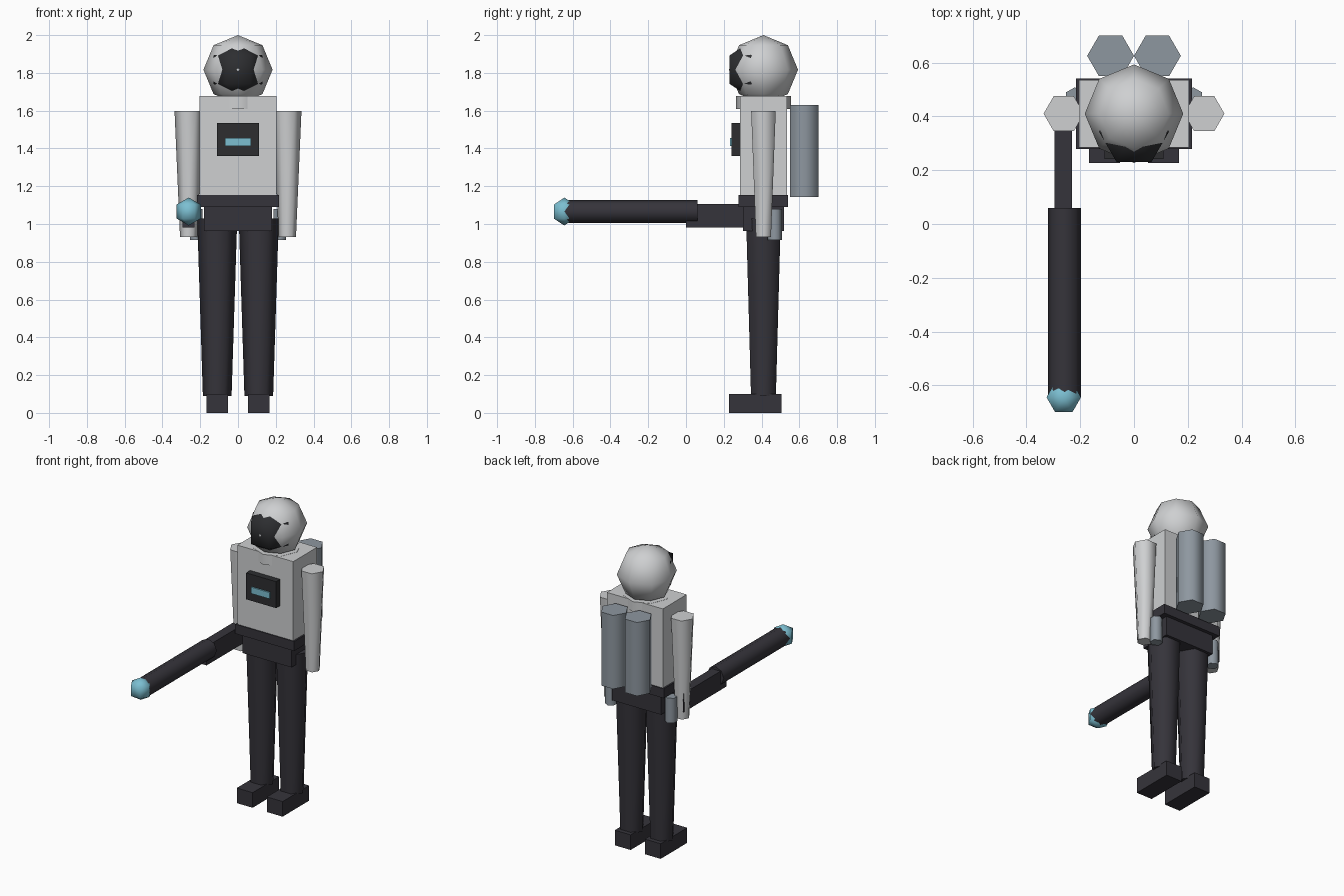
import bpy, bmesh
from math import sin, cos, pi, radians
from mathutils import Matrix

if "Cube" in bpy.data.objects:
    bpy.data.objects.remove(bpy.data.objects["Cube"])

DEPTH = 0.41  # body centre line in y


def material(name, r, g, b):
    m = bpy.data.materials.new(name)
    m.use_nodes = True
    m.diffuse_color = (r, g, b, 1)
    m.node_tree.nodes["Principled BSDF"].inputs["Base Color"].default_value = (r, g, b, 1)
    return m


white = material("suit white", 0.62, 0.63, 0.64)
dark = material("charcoal", 0.036, 0.034, 0.043)
black = material("visor black", 0.026, 0.027, 0.03)
grey = material("tank grey", 0.27, 0.31, 0.35)
cyan = material("glow cyan", 0.2, 0.52, 0.64)


def finish(name, bm, mat):
    bmesh.ops.recalc_face_normals(bm, faces=bm.faces)
    mesh = bpy.data.meshes.new(name)
    bm.to_mesh(mesh)
    bm.free()
    mesh.materials.append(mat)
    obj = bpy.data.objects.new(name, mesh)
    bpy.context.scene.collection.objects.link(obj)
    return obj


def box(name, mat, x, y, z):
    """Box from (min, max) pairs."""
    bm = bmesh.new()
    size = [b - a for a, b in (x, y, z)]
    mid = [(a + b) / 2 for a, b in (x, y, z)]
    bmesh.ops.create_cube(bm, size=1, matrix=Matrix.Translation(mid) @ Matrix.Diagonal((*size, 1)))
    return finish(name, bm, mat)


def lathe(name, mat, centre, rings, sides, turn=None):
    """Smooth-sided solid from (radius, height) rings; zero radius makes a pole."""
    bm = bmesh.new()
    loops = []
    for r, h in rings:
        n = sides if r else 1
        loops.append([bm.verts.new((r * cos(2 * pi * i / sides), r * sin(2 * pi * i / sides), h))
                      for i in range(n)])
    for a, b in zip(loops, loops[1:]):
        for i in range(sides):
            j = (i + 1) % sides
            quad = [a[i % len(a)], a[j % len(a)], b[j % len(b)], b[i % len(b)]]
            bm.faces.new(list(dict.fromkeys(quad))).smooth = True
    for end in (loops[0], loops[-1]):
        if len(end) > 1:
            bm.faces.new(end)
    matrix = Matrix.Translation(centre) @ (turn or Matrix())
    bmesh.ops.transform(bm, matrix=matrix, verts=bm.verts)
    return finish(name, bm, mat)


def ball(name, mat, centre, radius, sides, bands):
    lats = [pi * i / bands - pi / 2 for i in range(bands + 1)]
    rings = [(0 if i in (0, bands) else radius * cos(a), radius * sin(a)) for i, a in enumerate(lats)]
    return lathe(name, mat, centre, rings, sides)


# Head, visor and collar
ball("head", white, (0, DEPTH, 1.817), 0.183, 8, 4)
ball("visor", black, (0, 0.343, 1.817), 0.15, 6, 3)
lathe("collar", white, (0, DEPTH, 0), [(0.146, 1.61), (0.146, 1.678)], 8)

# Torso, belt and hips
box("torso", white, (-0.205, 0.205), (0.285, 0.535), (1.15, 1.677))
box("belt", dark, (-0.216, 0.216), (0.279, 0.541), (1.09, 1.153))
box("hips", dark, (-0.18, 0.18), (0.302, 0.518), (0.963, 1.1))

# Chest panel with its lit display
box("chest_panel", black, (-0.11, 0.11), (0.242, 0.3), (1.36, 1.535))
box("chest_display", cyan, (-0.068, 0.068), (0.233, 0.25), (1.413, 1.455))

# Paired parts
for s, side in ((1, "left"), (-1, "right")):
    lathe(side + "_arm", white, (s * 0.261, DEPTH, 0), [(0.046, 0.932), (0.075, 1.598)], 6)
    lathe(side + "_leg", dark, (s * 0.11, DEPTH, 0), [(0.076, 0.09), (0.106, 1.03)], 6)
    box(side + "_foot", dark, sorted((s * 0.052, s * 0.168)), (0.227, 0.505), (0, 0.1))
    lathe(side + "_tank", grey, (s * 0.087, 0.625, 0), [(0.087, 1.143), (0.087, 1.63)], 6)
    lathe(side + "_hip_canister", grey, (s * 0.22, 0.47, 0), [(0.038, 0.915), (0.038, 1.08)], 6,
          Matrix.Rotation(pi / 6, 4, "Z"))

# Hand-held blaster
box("blaster_body", dark, (-0.295, -0.23), (0, 0.446), (0.982, 1.107))
lathe("blaster_barrel", dark, (-0.258, 0, 1.066), [(0.061, -0.06), (0.061, 0.643)], 8,
      Matrix.Rotation(radians(90), 4, "X"))
ball("blaster_tip", cyan, (-0.261, -0.644, 1.066), 0.074, 6, 3)
